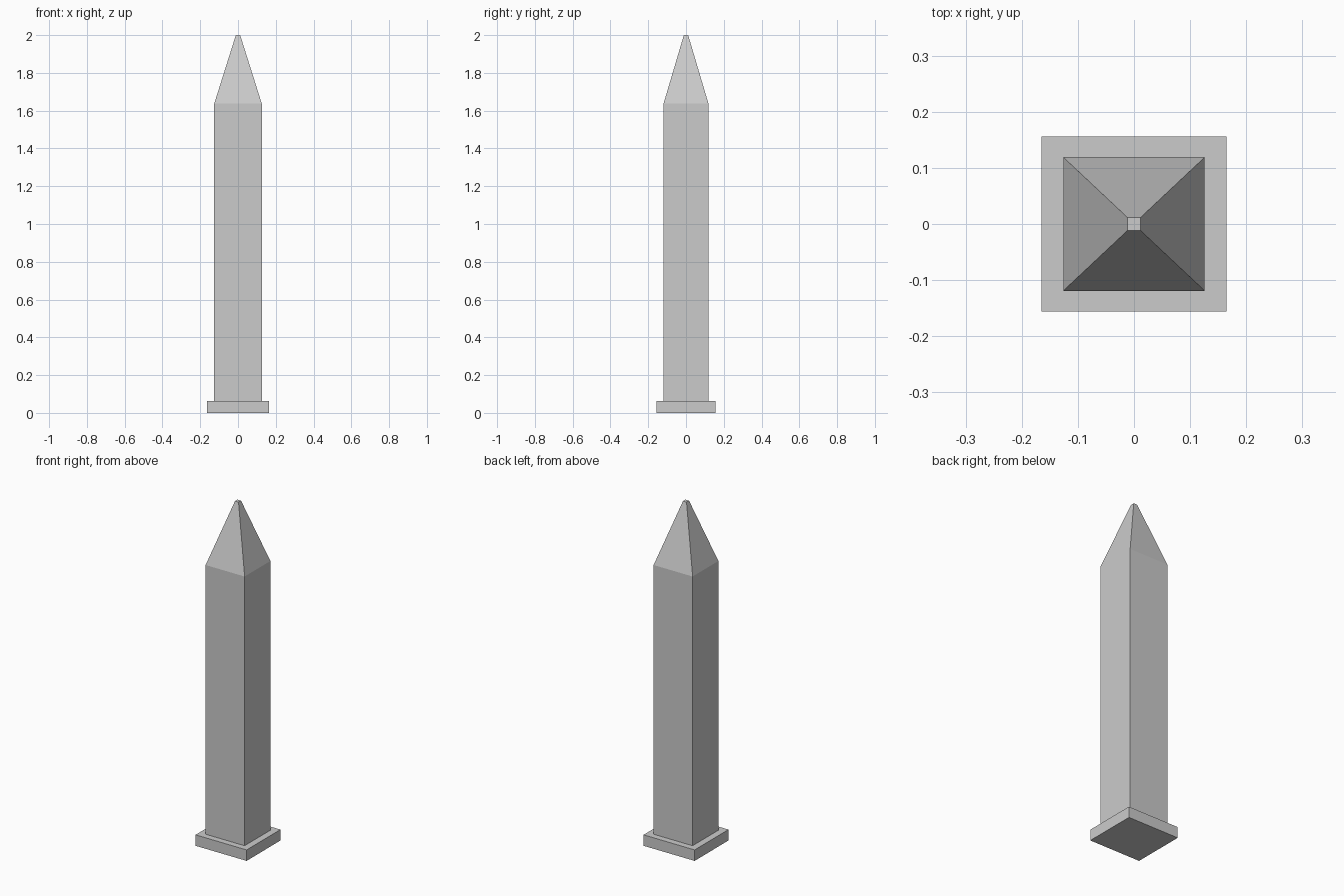
import bpy, bmesh

if "Cube" in bpy.data.objects:
    bpy.data.objects.remove(bpy.data.objects["Cube"])


def loft(name, levels):
    """Closed four-sided solid through (half_x, half_y, z) levels."""
    bm = bmesh.new()
    rings = [[bm.verts.new((sx * hx, sy * hy, z))
              for sx, sy in ((-1, -1), (1, -1), (1, 1), (-1, 1))]
             for hx, hy, z in levels]
    for low, high in zip(rings, rings[1:]):
        for i in range(4):
            j = (i + 1) % 4
            bm.faces.new((low[i], low[j], high[j], high[i]))
    bm.faces.new(rings[0][::-1])
    bm.faces.new(rings[-1])
    mesh = bpy.data.meshes.new(name)
    bm.to_mesh(mesh)
    bm.free()
    obj = bpy.data.objects.new(name, mesh)
    bpy.context.collection.objects.link(obj)
    return obj


# Low square plinth
loft("plinth", [(0.165, 0.156, 0), (0.165, 0.156, 0.064)])

# Straight shaft with a tapered, flat-tipped cap
loft("pillar", [(0.126, 0.119, 0.064), (0.126, 0.119, 1.637), (0.0115, 0.0115, 2.0)])
